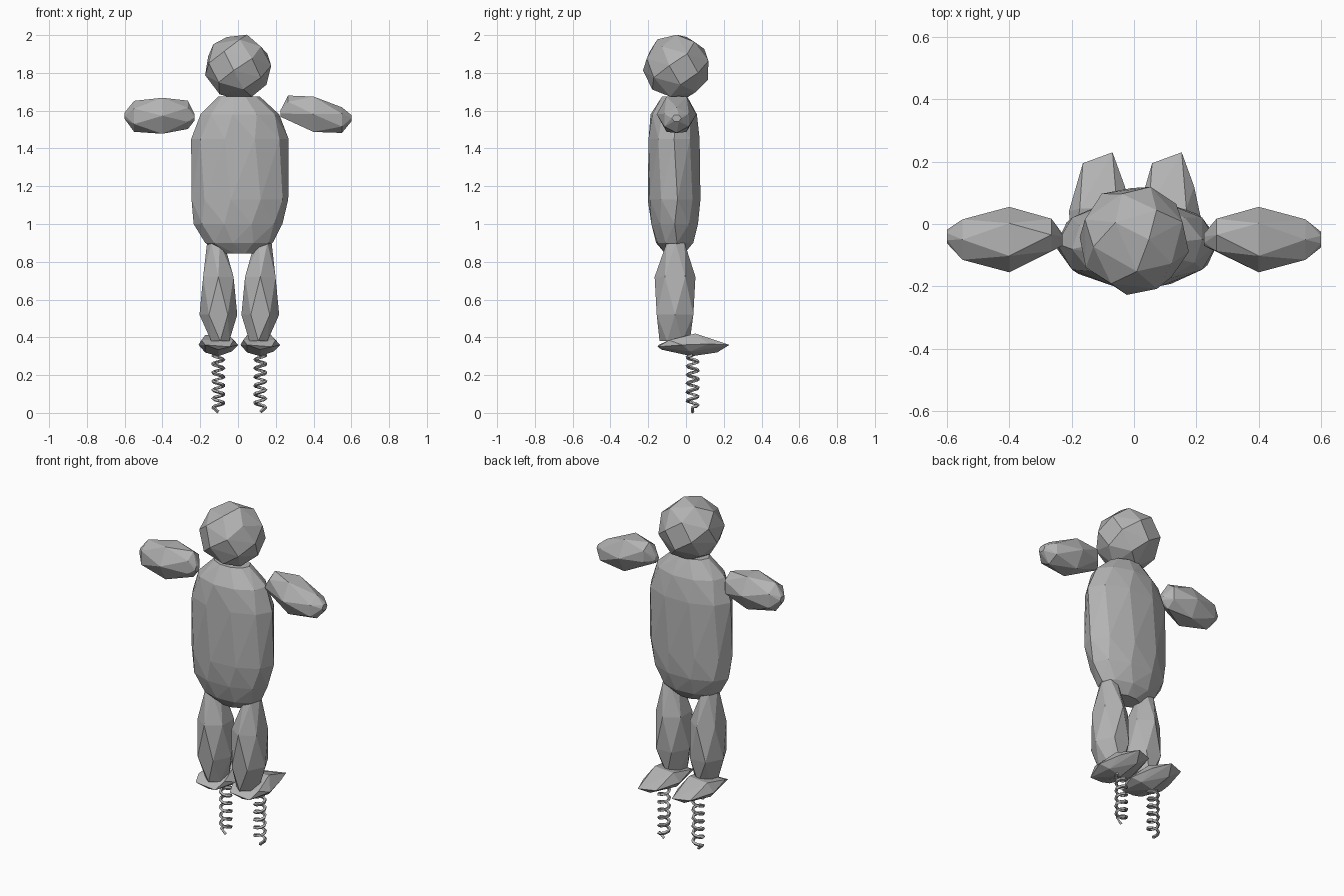
import bpy, bmesh, math
from mathutils import Vector

if "Cube" in bpy.data.objects:
    bpy.data.objects.remove(bpy.data.objects["Cube"])

grey = bpy.data.materials.new("plain grey")
grey.diffuse_color = (0.45, 0.45, 0.45, 1)
grey.use_nodes = True
grey.node_tree.nodes["Principled BSDF"].inputs["Base Color"].default_value = grey.diffuse_color


def add_object(name, mesh):
    ob = bpy.data.objects.new(name, mesh)
    mesh.materials.clear()
    mesh.materials.append(grey)
    bpy.context.collection.objects.link(ob)
    return ob


def hull(name, points):
    """Faceted convex lump around a cloud of points."""
    bm = bmesh.new()
    for p in points:
        bm.verts.new(p)
    res = bmesh.ops.convex_hull(bm, input=bm.verts)
    loose = [v for v in bm.verts if not v.link_faces]
    bmesh.ops.delete(bm, geom=loose, context='VERTS')
    bmesh.ops.dissolve_limit(bm, angle_limit=math.radians(4), verts=bm.verts, edges=bm.edges)
    bmesh.ops.recalc_face_normals(bm, faces=bm.faces)
    me = bpy.data.meshes.new(name)
    bm.to_mesh(me)
    bm.free()
    return add_object(name, me)


def rings(axis, n, rows, shift=0.5):
    """Elliptical rings (position, centre a, centre b, radius a, radius b) along an axis."""
    pts = []
    for k, (t, ca, cb, ra, rb) in enumerate(rows):
        for i in range(n):
            w = 2 * math.pi * (i + (k % 2) * shift) / n
            a, b = ca + ra * math.cos(w), cb + rb * math.sin(w)
            pts.append({'x': (t, a, b), 'y': (a, t, b), 'z': (a, b, t)}[axis])
    return pts


# head: evenly scattered points on a ball
count = 28
ball = []
for i in range(count):
    h = 1 - 2 * (i + 0.5) / count
    w = i * math.pi * (3 - math.sqrt(5))
    r = math.sqrt(1 - h * h)
    ball.append(Vector((0, -0.05, 1.832)) + 0.18 * Vector((r * math.cos(w), r * math.sin(w), h * 0.98)))
hull("head", ball)

# torso
hull("torso", rings('z', 10, [
    (0.845, 0.01, -0.06, 0.09, 0.055),
    (0.90, 0.005, -0.06, 0.18, 0.10),
    (1.00, 0.00, -0.06, 0.235, 0.13),
    (1.13, 0.01, -0.063, 0.258, 0.142),
    (1.45, 0.01, -0.063, 0.258, 0.142),
    (1.58, 0.01, -0.065, 0.21, 0.125),
    (1.675, 0.005, -0.06, 0.11, 0.07)], 0.2))

# arms
hull("left_arm", rings('x', 6, [
    (-0.230, -0.05, 1.565, 0.02, 0.02),
    (-0.265, -0.035, 1.578, 0.06, 0.075),
    (-0.400, -0.05, 1.573, 0.105, 0.11),
    (-0.550, -0.05, 1.570, 0.075, 0.082),
    (-0.600, -0.04, 1.573, 0.022, 0.02)]))
hull("right_arm", rings('x', 6, [
    (0.225, -0.05, 1.585, 0.02, 0.02),
    (0.265, -0.035, 1.615, 0.06, 0.065),
    (0.400, -0.05, 1.581, 0.105, 0.108),
    (0.550, -0.05, 1.550, 0.075, 0.068),
    (0.600, -0.05, 1.560, 0.025, 0.02)]))

for side, sx, cx in (("left", -1, -0.104), ("right", 1, 0.118)):
    # leg
    hull(side + "_leg", rings('z', 6, [
        (0.90, cx + sx * 0.015, -0.055, 0.045, 0.055),
        (0.72, cx, -0.058, 0.093, 0.108),
        (0.52, cx, -0.058, 0.10, 0.112),
        (0.38, cx - sx * 0.01, -0.06, 0.055, 0.08)]))

    # foot: flat wedge, same way round on both sides
    foot = [(-0.07, -0.145, 0.36), (0.06, -0.15, 0.35), (-0.09, -0.09, 0.385), (0.08, -0.09, 0.385),
            (-0.105, 0.04, 0.36), (0.105, -0.02, 0.36), (-0.07, 0.05, 0.412), (0.05, 0.05, 0.42),
            (-0.06, 0.195, 0.36), (0.035, 0.23, 0.36), (0.075, 0.12, 0.365), (0.0, 0.165, 0.32),
            (-0.07, 0.02, 0.32), (0.07, 0.02, 0.325), (0.0, 0.03, 0.30), (0.0, -0.13, 0.335)]
    hull(side + "_foot", [(cx + x, y, z) for x, y, z in foot])

    # coil spring swept from a four-sided wire
    cu = bpy.data.curves.new(side + "_path", 'CURVE')
    cu.dimensions = '3D'
    cu.bevel_depth = 0.009
    cu.bevel_resolution = 0
    cu.use_fill_caps = True
    turns, seg = 6, 8
    path = [(cx, 0.035, 0.004)]
    for i in range(turns * seg + 1):
        w = 2 * math.pi * i / seg
        path.append((cx + sx * 0.029 * math.cos(w), 0.035 + 0.029 * math.sin(w),
                     0.03 + 0.275 * i / (turns * seg)))
    sp = cu.splines.new('POLY')
    sp.points.add(len(path) - 1)
    for p, co in zip(sp.points, path):
        p.co = (*co, 1)
    tmp = bpy.data.objects.new("spring_path", cu)
    bpy.context.collection.objects.link(tmp)
    dg = bpy.context.evaluated_depsgraph_get()
    me = bpy.data.meshes.new_from_object(tmp.evaluated_get(dg))
    bpy.data.objects.remove(tmp)
    ob = add_object(side + "_spring", me)
    me.polygons.foreach_set("use_smooth", [False] * len(me.polygons))
